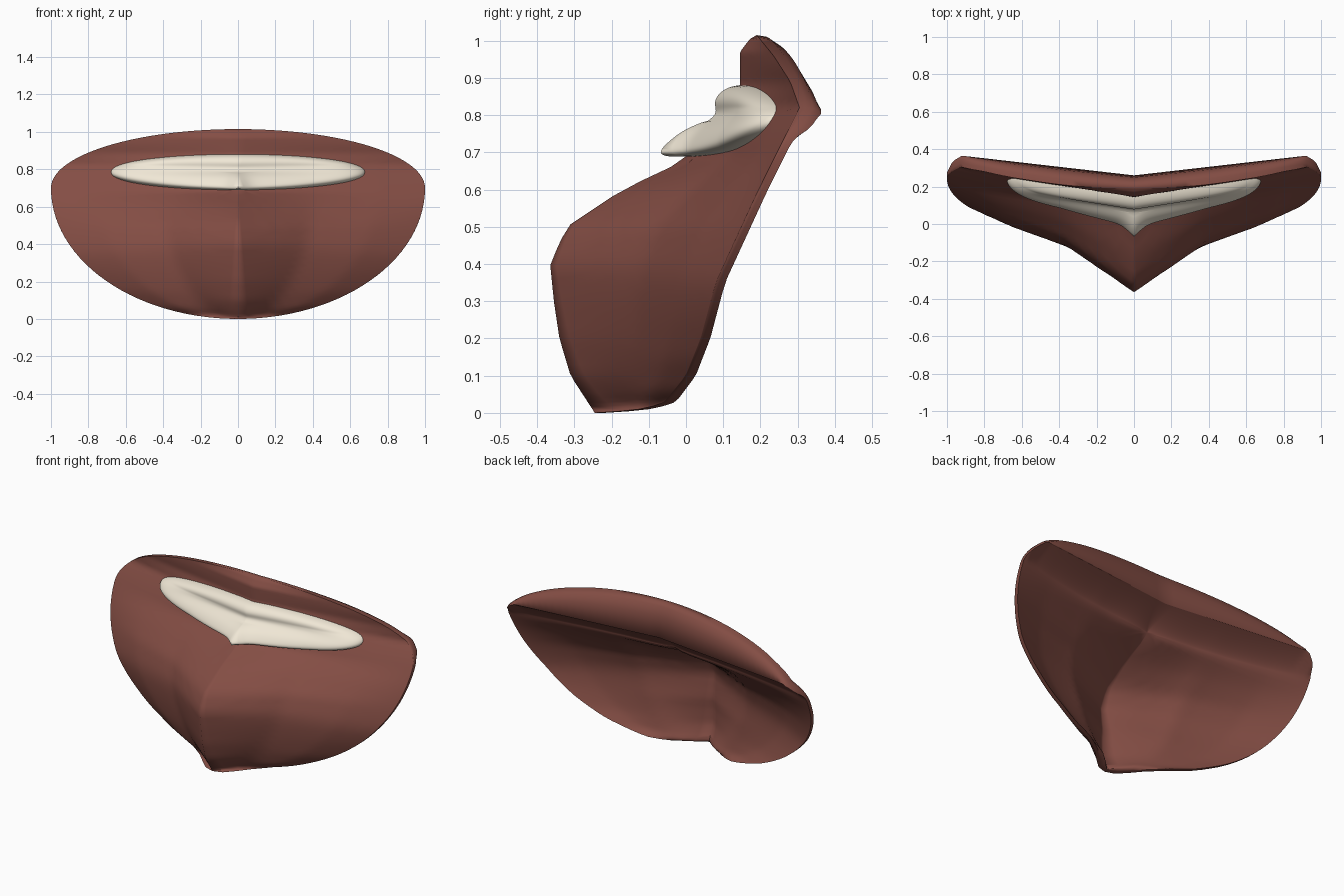
import bpy, bmesh
from math import sin, cos, pi, sqrt, exp

if "Cube" in bpy.data.objects:
    bpy.data.objects.remove(bpy.data.objects["Cube"])


def lerp_table(pts, v):
    if v <= pts[0][0]:
        return pts[0][1]
    for (a, ya), (b, yb) in zip(pts, pts[1:]):
        if v <= b:
            return ya + (yb - ya) * (v - a) / (b - a)
    return pts[-1][1]


# depth (y) along the centre ridge, by height
CENTRE = [(0, -.245), (.1, -.31), (.2, -.34), (.3, -.355), (.4, -.365), (.5, -.32),
          (.6, -.17), (.68, 0), (.78, .075), (.88, .145), (.97, .145), (1.005, .172), (1.015, .19)]
# depth along the outline of the front face, by height
RIM = [(0, -.245), (.007, -.14), (.02, -.08), (.03, -.055), (.1, 0), (.2, .04), (.35, .08),
       (.6, .195), (.7, .245), (.82, .305), (.89, .28), (.96, .235), (1.015, .19)]
# share of the way from ridge to rim, by sideways fraction
BLEND = [(0, 0), (.22, .29), (.4, .53), (.55, .64), (.75, .78), (1, 1)]
# depth of the straight back edge, by distance from the middle
BACK_EDGE = [(0, .26), (.92, .365), (.97, .335), (1, .275)]


def body_y(x, z):
    h = .315 if z > .7 else .7
    w = sqrt(max(1 - ((z - .7) / h) ** 2, 1e-9))
    u = min(abs(x) / w, 1)
    c, s = lerp_table(CENTRE, z), lerp_table(RIM, z)
    g = lerp_table(BLEND, u)
    if z > .6:
        g += (u - g) * min((z - .6) / .25, 1)
    return c + (s - c) * g


def front_point(r, a):
    z = .7 + r * sin(a) * (.315 if sin(a) > 0 else .7)
    return r * cos(a), body_y(r * cos(a), z), z


def inner_y(x, z):
    # the wall is thicker behind the ridge, thinning to the bottom
    return body_y(x, z) + .025 + .07 * exp(-(x / .3) ** 2) * min(z / .25, 1)


def back_point(r, a):
    x, s = r * cos(a), r * sin(a)
    if s <= 1e-6:
        z = .7 + .7 * s
        return x, inner_y(x, z), z
    # underside of the lip, running back to the straight edge
    w = sqrt(max(1 - x * x, 1e-9))
    v = min(s / w, 1)
    base = inner_y(x, .7)
    return x, base + (lerp_table(BACK_EDGE, abs(x)) - base) * v ** 1.5, .7 + v * min(.115, .27 * w)


def mouth_point(r, a):
    s = sin(a)
    dz = r * abs(s) ** .9 * (1 if s > 0 else -1)
    x, z = .68 * r * cos(a), .785 + .096 * dz
    pad = (.055 + .045 * abs(x)) * sqrt(max(1 - r ** 8, 0)) - .012
    dip = .03 * exp(-((z - .8) / .03) ** 2) * (1 - abs(x) / .68)
    beak = .055 * exp(-(abs(x) / .045) ** 1.5) * max(-dz, 0) ** .6
    return x, body_y(x, z) - pad + dip - beak, z


# disc of rings mapped through a point function; returns its outer ring
def disc(bm, point, rings=28, segs=112):
    hub = bm.verts.new(point(0, 0))
    prev = None
    for i in range(1, rings + 1):
        r = sin(i / rings * pi / 2)
        ring = [bm.verts.new(point(r, 2 * pi * j / segs)) for j in range(segs)]
        if prev:
            bridge(bm, prev, ring)
        else:
            for j in range(segs):
                bm.faces.new((hub, ring[j], ring[(j + 1) % segs]))
        prev = ring
    return prev


def bridge(bm, a, b):
    for j in range(len(a)):
        k = (j + 1) % len(a)
        bm.faces.new((a[j], b[j], b[k], a[k]))


def finish(bm, name, color, closed):
    if closed:
        bmesh.ops.recalc_face_normals(bm, faces=bm.faces)
    me = bpy.data.meshes.new(name)
    bm.to_mesh(me)
    bm.free()
    ob = bpy.data.objects.new(name, me)
    bpy.context.collection.objects.link(ob)
    mat = bpy.data.materials.new(name + "_color")
    mat.diffuse_color = color
    mat.use_nodes = True
    mat.node_tree.nodes["Principled BSDF"].inputs["Base Color"].default_value = mat.diffuse_color
    me.materials.append(mat)
    for o in bpy.context.selected_objects:
        o.select_set(False)
    ob.select_set(True)
    bpy.context.view_layer.objects.active = ob
    bpy.ops.object.shade_smooth_by_angle(angle=1.35)


# shell: front face, rolled top lip and hollow back
bm = bmesh.new()
front = disc(bm, front_point)
back = disc(bm, back_point)
prev = front
for fy, fz in ((.35, .02), (.62, .1), (.85, .38)):
    ring = []
    for f, b in zip(front, back):
        p, q = f.co, b.co
        ring.append(bm.verts.new((p.x, p.y + (q.y - p.y) * fy, p.z + (q.z - p.z) * fz)))
    bridge(bm, prev, ring)
    prev = ring
bridge(bm, prev, back)
finish(bm, "shell", (.23, .075, .058, 1), True)

# pale mouth insert with a small central beak
bm = bmesh.new()
disc(bm, mouth_point)
finish(bm, "mouth_insert", (.87, .80, .67, 1), False)
